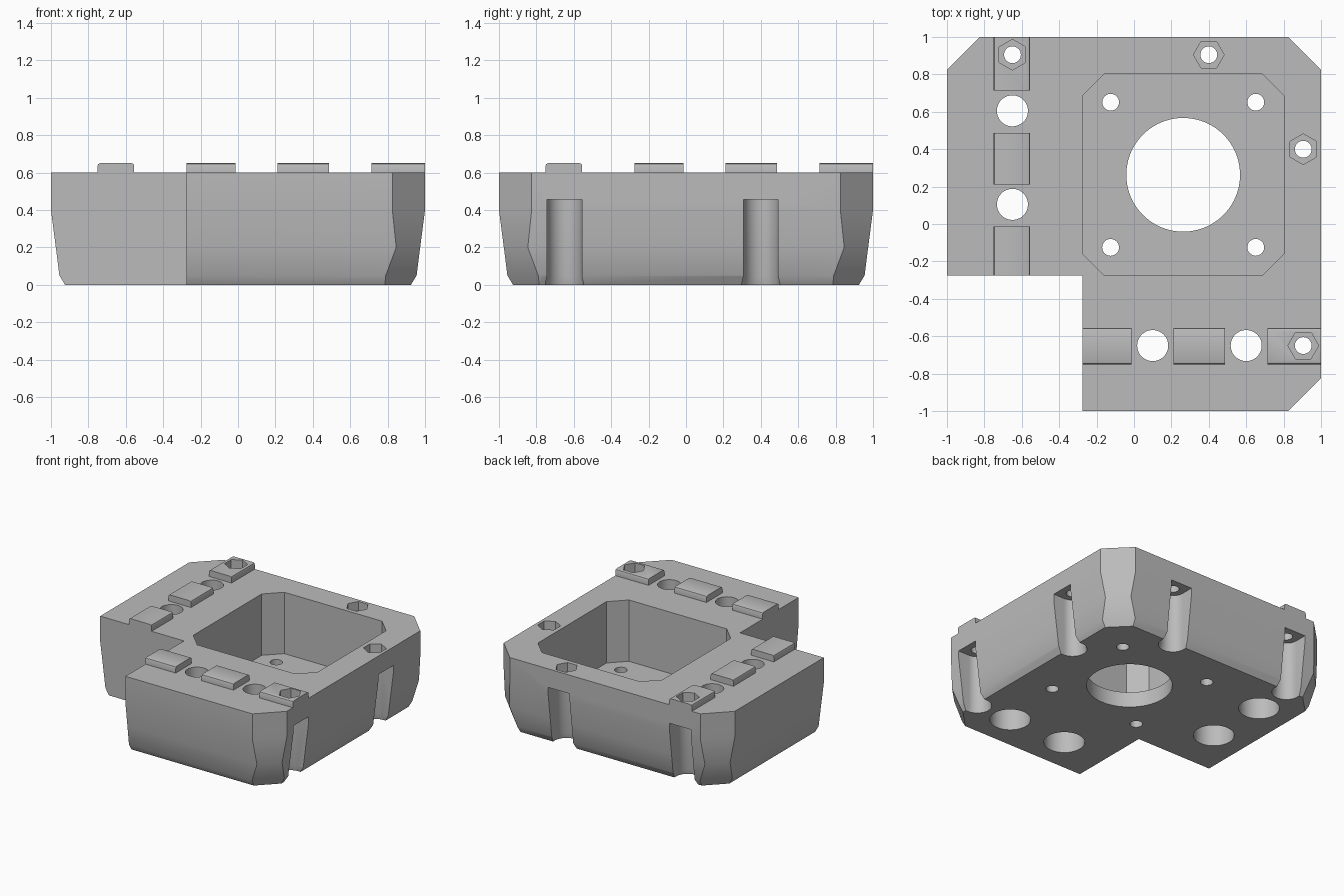
import bpy
import bmesh
from math import cos, sin, pi, radians

default = bpy.data.objects.get("Cube")
if default:
    bpy.data.objects.remove(default)

grey = bpy.data.materials.new("mid grey")
grey.use_nodes = True
grey.diffuse_color = (0.5, 0.5, 0.5, 1)
grey.node_tree.nodes["Principled BSDF"].inputs["Base Color"].default_value = (0.5, 0.5, 0.5, 1)


def loft(name, sections):
    """Solid through stacked outlines, each given as (points, z)."""
    bm = bmesh.new()
    rings = [[bm.verts.new((x, y, z)) for x, y in pts] for pts, z in sections]
    n = len(rings[0])
    for low, high in zip(rings, rings[1:]):
        for i in range(n):
            j = (i + 1) % n
            bm.faces.new((low[i], low[j], high[j], high[i]))
    bm.faces.new(rings[0][::-1])
    bm.faces.new(rings[-1])
    bmesh.ops.recalc_face_normals(bm, faces=bm.faces)
    mesh = bpy.data.meshes.new(name)
    bm.to_mesh(mesh)
    bm.free()
    mesh.materials.append(grey)
    obj = bpy.data.objects.new(name, mesh)
    bpy.context.collection.objects.link(obj)
    return obj


def circle(c, r, n=48, turn=0.0):
    return [(c[0] + r * cos(turn + 2 * pi * i / n), c[1] + r * sin(turn + 2 * pi * i / n))
            for i in range(n)]


def cylinder(name, c, r, z0, z1, n=48, turn=0.0):
    pts = circle(c, r, n, turn)
    return loft(name, [(pts, z0), (pts, z1)])


def activate(obj):
    bpy.ops.object.select_all(action='DESELECT')
    obj.select_set(True)
    bpy.context.view_layer.objects.active = obj


def cut(obj, cutters):
    activate(obj)
    for cutter in cutters:
        cutter.hide_render = True
        mod = obj.modifiers.new("cut", 'BOOLEAN')
        mod.operation = 'DIFFERENCE'
        mod.solver = 'EXACT'
        mod.object = cutter
        bpy.ops.object.modifier_apply(modifier=mod.name)


# Body: L-shaped block with tapered outer walls and three chamfered corners
NOTCH = -0.275


def outline(e, s):
    k = s - e
    return [(NOTCH, -e), (k, -e), (e, -k), (e, k), (k, e), (-k, e), (-e, k),
            (-e, NOTCH), (NOTCH, NOTCH)]


levels = [(0, 0.925, 1.71), (0.05, 0.955, 1.745), (0.2, 0.974, 1.82),
          (0.4, 1, 1.825), (0.6, 1, 1.825)]
body = loft("body", [(outline(e, s), z) for z, e, s in levels])

# Central pocket, bore and its four screw holes
C, H, K = 0.263, 0.538, 0.423
pocket = [(C + x, C + y) for x, y in
          [(-K, -H), (K, -H), (H, -K), (H, K), (K, H), (-K, H), (-H, K), (-H, -K)]]
cutters = [loft("pocket_cutter", [(pocket, 0.12), (pocket, 0.8)]),
           cylinder("bore_cutter", (C, C), 0.304, -0.1, 0.3, 96)]
for sx in (-1, 1):
    for sy in (-1, 1):
        cutters.append(cylinder("screw_cutter", (C + sx * 0.388, C + sy * 0.388), 0.045, -0.1, 0.3, 32))

# Bolt holes along both arms, counterbored from below
for c in [(-0.65, 0.605), (-0.65, 0.105), (0.1, -0.65), (0.6, -0.65)]:
    cutters.append(cylinder("bolt_cutter", c, 0.083, 0.3, 0.8))
    cutters.append(cylinder("counterbore_cutter", c, 0.145, -0.1, 0.45))

# Side slots open to the outer walls, each with a hexagonal recess above
hex_cutters = []
for c, out, turn in [((-0.65, 0.905), (0, 1), pi / 2), ((0.4, 0.905), (0, 1), 0),
                     ((0.905, 0.4), (1, 0), pi / 2), ((0.905, -0.65), (1, 0), 0)]:
    def slot(r):
        start = (0 if out[1] else -pi / 2) + pi
        arc = [(c[0] + r * cos(start + pi * i / 24), c[1] + r * sin(start + pi * i / 24))
               for i in range(25)] if out[1] else \
              [(c[0] + r * cos(pi / 2 + pi * i / 24), c[1] + r * sin(pi / 2 + pi * i / 24))
               for i in range(25)]
        far = [(p[0] + out[0] * 0.3, p[1] + out[1] * 0.3) for p in (arc[-1], arc[0])]
        return arc + far
    cutters.append(loft("slot_cutter", [(slot(0.105), -0.01), (slot(0.093), 0.045),
                                        (slot(0.093), 0.455)]))
    hex_cutters.append(cylinder("hex_cutter", c, 0.082, 0.53, 0.8, 6, turn))
    cutters.append(cylinder("pin_cutter", c, 0.045, 0.4, 0.7, 32))

cut(body, cutters + hex_cutters)
parts = [body]

# Raised locating tabs with softened long edges, mirrored across the diagonal
profile = [(-0.098, 0.6), (0.098, 0.6), (0.098, 0.636), (0.094, 0.646), (0.084, 0.65),
           (-0.084, 0.65), (-0.094, 0.646), (-0.098, 0.636)]
for arm in ("left", "front"):
    spans = [(NOTCH, -0.013), (0.212, 0.487), (0.713, 1.0)]
    for i, (a, b) in enumerate(spans):
        tab = loft(f"{arm}_tab_{i + 1}", [([(u - 0.653, z) for u, z in profile], t) for t in (a, b)])
        # Stand the extruded profile up along its arm
        for v in tab.data.vertices:
            u, z, t = v.co
            v.co = (u, t, z) if arm == "left" else (t, u, z)
        if arm == "left":
            tab.data.flip_normals()
        if i == 2:
            cut(tab, [hex_cutters[0 if arm == "left" else 3]])
        parts.append(tab)

for cutter in cutters + hex_cutters:
    bpy.data.objects.remove(cutter)

for part in parts:
    activate(part)
    bpy.ops.object.shade_smooth_by_angle(angle=radians(30))
